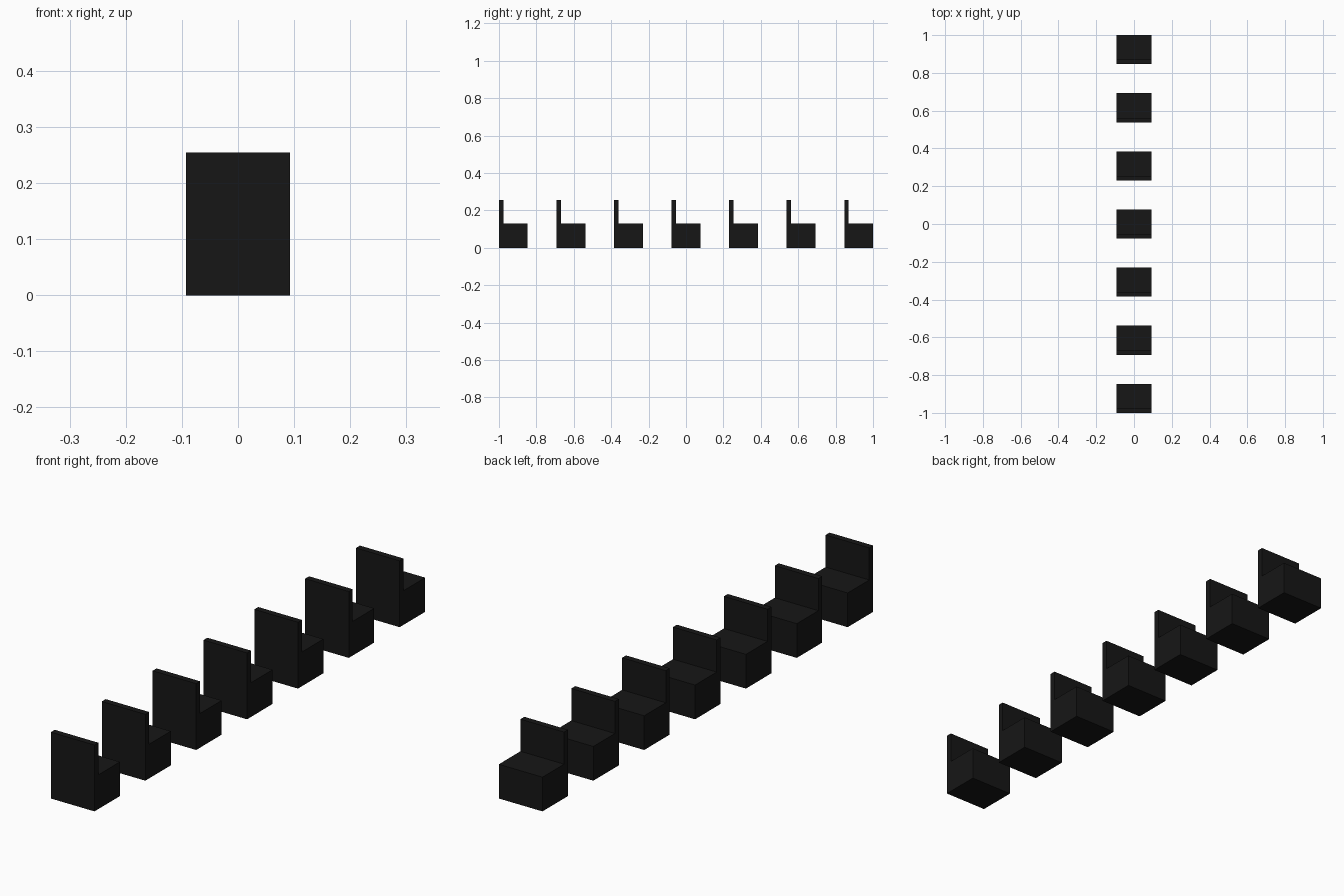
import bpy, bmesh

if "Cube" in bpy.data.objects:
    bpy.data.objects.remove(bpy.data.objects["Cube"])

COUNT = 7
DEPTH, WIDTH = 0.1538, 0.1846
SEAT_TOP, BACK_TOP, BACK_THICK = 0.131, 0.254, 0.0235
PITCH = (2 - DEPTH) / (COUNT - 1)

black = bpy.data.materials.new("black_upholstery")
black.diffuse_color = (0.008, 0.008, 0.008, 1)
black.use_nodes = True
black.node_tree.nodes["Principled BSDF"].inputs["Base Color"].default_value = black.diffuse_color


def make_chair(name, y0):
    """L-shaped side profile extruded across the chair's width."""
    profile = [(0, 0), (DEPTH, 0), (DEPTH, SEAT_TOP), (BACK_THICK, SEAT_TOP),
               (BACK_THICK, BACK_TOP), (0, BACK_TOP)]
    bm = bmesh.new()
    side = bm.faces.new([bm.verts.new((-WIDTH / 2, y, z)) for y, z in profile])
    ext = bmesh.ops.extrude_face_region(bm, geom=[side], use_keep_orig=True)
    verts = [v for v in ext["geom"] if isinstance(v, bmesh.types.BMVert)]
    bmesh.ops.translate(bm, verts=verts, vec=(WIDTH, 0, 0))
    bmesh.ops.recalc_face_normals(bm, faces=bm.faces[:])
    mesh = bpy.data.meshes.new(name)
    bm.to_mesh(mesh)
    bm.free()
    mesh.materials.append(black)
    obj = bpy.data.objects.new(name, mesh)
    obj.location.y = y0
    bpy.context.collection.objects.link(obj)


# Row of identical seats, backrests towards -y
for i in range(COUNT):
    make_chair(f"seat_{i + 1}", -1 + i * PITCH)
